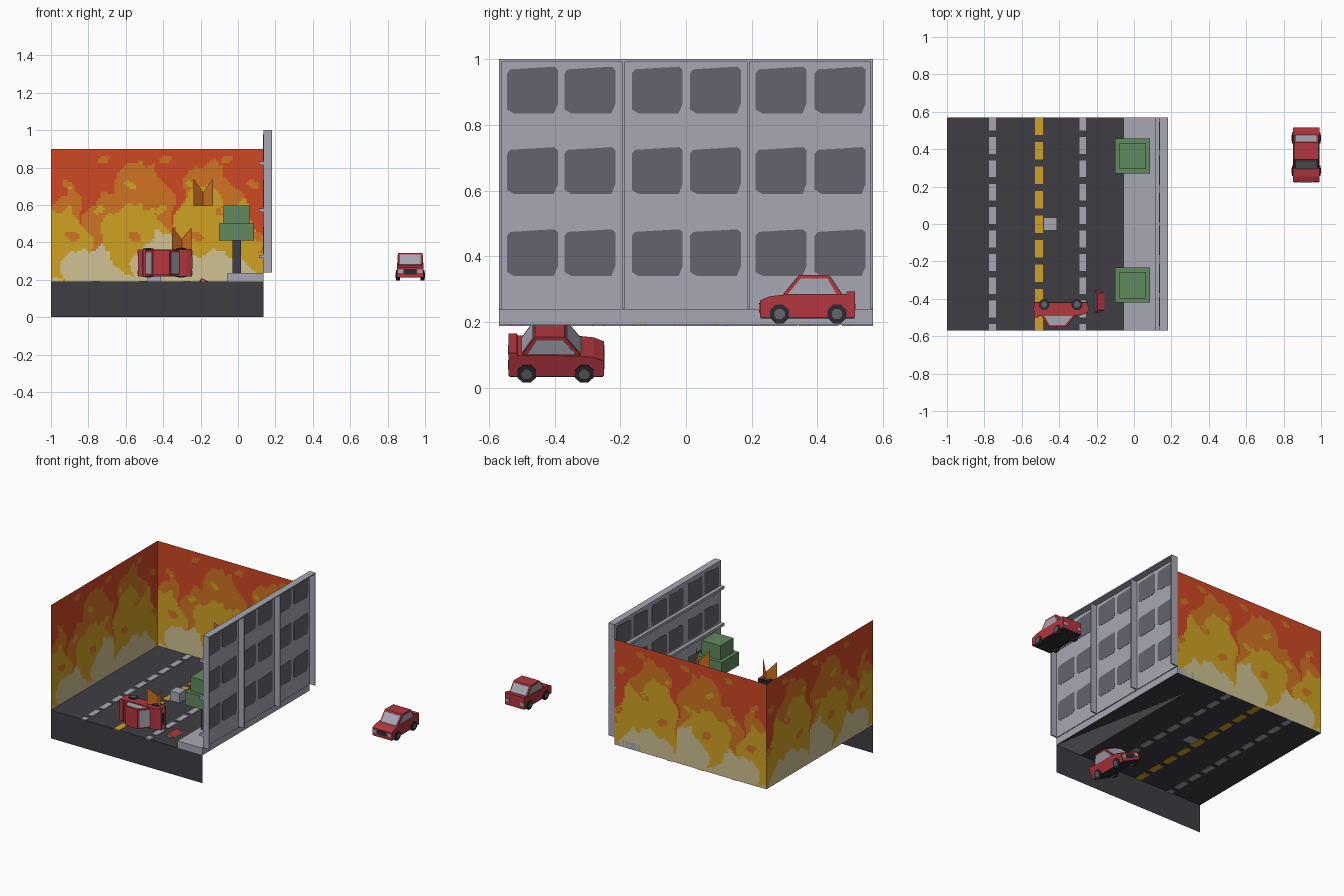
import bpy, bmesh, math
from mathutils import Matrix, Vector

if "Cube" in bpy.data.objects:
    bpy.data.objects.remove(bpy.data.objects["Cube"])


def material(name, hexcode):
    m = bpy.data.materials.new(name)
    rgb = [int(hexcode[i:i + 2], 16) / 255 for i in (0, 2, 4)]
    m.diffuse_color = [c / 12.92 if c <= 0.04045 else ((c + 0.055) / 1.055) ** 2.4 for c in rgb] + [1]
    m.use_nodes = True
    m.node_tree.nodes["Principled BSDF"].inputs["Base Color"].default_value = m.diffuse_color
    return m


RED = material("car red", "B2373F")
GREY = material("light grey", "A6A7B3")
DARK = material("window grey", "63646D")
ROAD = material("asphalt", "3E3D43")
BLACK = material("rubber black", "2C2B30")
GREEN = material("leaf green", "618A5D")
FLAME = material("flame red", "D04824")
ORANGE = material("flame orange", "D07422")
YELLOW = material("flame yellow", "D0A224")
PALE = material("flame pale", "D0C293")


def add_object(name, bm, *mats):
    bmesh.ops.recalc_face_normals(bm, faces=bm.faces)
    me = bpy.data.meshes.new(name)
    bm.to_mesh(me)
    bm.free()
    for m in mats:
        me.materials.append(m)
    ob = bpy.data.objects.new(name, me)
    bpy.context.collection.objects.link(ob)
    return ob


def boxes(name, mat, spans):
    """One object out of boxes given as (x0, x1, y0, y1, z0, z1)."""
    bm = bmesh.new()
    for x0, x1, y0, y1, z0, z1 in spans:
        m = Matrix.Translation(((x0 + x1) / 2, (y0 + y1) / 2, (z0 + z1) / 2))
        bmesh.ops.create_cube(bm, size=1, matrix=m @ Matrix.Diagonal((x1 - x0, y1 - y0, z1 - z0, 1)))
    return add_object(name, bm, mat)


def prisms(name, mat, outlines, x0, x1):
    """Extrude (y, z) outlines along x."""
    bm = bmesh.new()
    for pts in outlines:
        f = bm.faces.new([bm.verts.new((x0, y, z)) for y, z in pts])
        r = bmesh.ops.extrude_face_region(bm, geom=[f])
        vs = [v for v in r["geom"] if isinstance(v, bmesh.types.BMVert)]
        bmesh.ops.translate(bm, verts=vs, vec=(x1 - x0, 0, 0))
    return add_object(name, bm, mat)


def sheet(name, mat, pts):
    bm = bmesh.new()
    vs = [bm.verts.new(p) for p in pts]
    bm.faces.new(vs)
    return add_object(name, bm, mat)


# Road sheet and front skirt
L, R, F, B, G = -1.0, 0.135, -0.57, 0.57, 0.19
sheet("road", ROAD, [(L, F, G), (R, F, G), (R, B, G), (L, B, G)])
sheet("front_skirt", ROAD, [(L, F, 0), (R, F, 0), (R, F, G), (L, F, G)])


# Lane dashes, showing on both sides of the road sheet
def dashes(name, mat, x, width, start, length, step):
    spans = []
    y = start
    while y > F + 0.02:
        spans.append((x - width / 2, x + width / 2, max(y - length, F), min(y, B), G - 0.003, G + 0.003))
        y -= step
    boxes(name, mat, spans)


dashes("left_lane_dashes", GREY, -0.757, 0.036, 0.59, 0.09, 0.125)
dashes("right_lane_dashes", GREY, -0.274, 0.036, 0.59, 0.09, 0.125)
dashes("centre_dashes", YELLOW, -0.507, 0.042, 0.57, 0.095, 0.131)

# Pavement
boxes("pavement", GREY, [(-0.055, R, F, B, G, 0.236)])


# Fire walls: a grid of cells coloured by flame height
def hump(u, humps, low):
    top = low
    for c, w, h in humps:
        d = abs(u - c) / w
        if d < 1:
            top = max(top, low + (h - low) * math.sqrt(1 - d * d))
    return top


def flame_index(u, z):
    s = u + 0.025 * math.sin(27 * z)
    w = 0.014 * math.sin(41 * s) + 0.012 * math.sin(83 * s + 1)
    if z < hump(s, [(-0.78, 0.17, 0.37), (-0.43, 0.13, 0.45), (-0.1, 0.2, 0.35)], 0.21) + w:
        return 3
    island = math.sin(19 * s + 3) * math.sin(23 * z + 1)
    if z < hump(s, [(-0.94, 0.15, 0.58), (-0.55, 0.2, 0.60), (-0.2, 0.14, 0.72), (0, 0.11, 0.62)], 0.36) + w:
        return 1 if island > 0.8 else 2
    if z < hump(s, [(-0.92, 0.1, 0.68), (-0.72, 0.1, 0.66), (-0.52, 0.19, 0.83), (-0.15, 0.18, 0.83)], 0.45) + w:
        return 2 if island > 0.88 else 1
    return 1 if island > 0.86 else 0


def fire_wall(name, place):
    nu, nz, h = 90, 56, 0.71
    bm = bmesh.new()
    grid = [[bm.verts.new(place(i / nu, G + h * j / nz)) for j in range(nz + 1)] for i in range(nu + 1)]
    for i in range(nu):
        for j in range(nz):
            f = bm.faces.new((grid[i][j], grid[i + 1][j], grid[i + 1][j + 1], grid[i][j + 1]))
            f.material_index = flame_index(L + (i + 0.5) / nu * 1.135, G + h * (j + 0.5) / nz)
    add_object(name, bm, FLAME, ORANGE, YELLOW, PALE)


fire_wall("back_fire_wall", lambda t, z: (L + t * (R - L), B, z))
fire_wall("left_fire_wall", lambda t, z: (L, F + t * (B - F), z))

# Building front: panel, windows, ledges, fins and cap
boxes("building_panel", GREY, [(0.136, 0.141, F, B, 0.236, 0.995)])
outlines = []
for z in (0.34, 0.59, 0.835):
    for y in (-0.545, -0.37, -0.165, 0.012, 0.212, 0.392):
        a, b, c, d = y, y + 0.155, z, z + 0.142
        outlines.append([(a + 0.02, c), (b - 0.012, c), (b, c + 0.03), (b, d - 0.01), (b - 0.01, d),
                         (a + 0.01, d - 0.008), (a, d - 0.02), (a, c + 0.012)])
prisms("windows", DARK, outlines, 0.1345, 0.1425)
boxes("window_ledges", GREY, [(0.113, 0.137, F, B, z, z + 0.018) for z in (0.315, 0.563, 0.813)])
boxes("building_fins", GREY, [(0.138, 0.182, y - 0.004, y + 0.004, 0.24, 0.995)
                              for y in (-0.566, -0.19, 0.19, 0.566)])
boxes("building_cap", GREY, [(0.136, 0.182, F, B, 0.992, 1.0)])

# Trees
for n, y in (("front", -0.327), ("back", 0.363)):
    boxes(n + "_tree_trunk", ROAD, [(-0.03, 0.017, y - 0.023, y + 0.023, 0.236, 0.42)])
    boxes(n + "_tree_leaves", GREEN, [(-0.102, 0.086, y - 0.094, y + 0.094, 0.41, 0.5),
                                      (-0.077, 0.063, y - 0.07, y + 0.07, 0.5, 0.597)])

# Street crate
boxes("street_crate", GREY, [(-0.485, -0.413, -0.035, 0.035, G, 0.255)])


# Loose flames: folded two-pointed sheets
def flame(name, x, y, z, h):
    bm = bmesh.new()
    mid = [bm.verts.new((x, y + 0.03, z + t)) for t in (0, h * 0.5)]
    for s in (-1, 1):
        out = [bm.verts.new((x + s * 0.052, y - 0.015, z + t)) for t in (h, 0)]
        bm.faces.new([mid[0], mid[1]] + out)
    add_object(name, bm, ORANGE)


flame("low_flame", -0.3, -0.455, 0.355, 0.125)
flame("high_flame", -0.186, 0.1, 0.595, 0.145)


# Cars, modelled nose to -y with wheels on z = 0
def car(prefix, matrix):
    parts = [
        prisms(prefix + "_body", RED, [[(-0.145, 0.02), (-0.145, 0.07), (-0.115, 0.083), (-0.07, 0.088),
                                        (0.118, 0.09), (0.12, 0.097), (0.145, 0.097), (0.145, 0.02)]],
               -0.072, 0.072),
        prisms(prefix + "_cabin", RED, [[(-0.08, 0.08), (-0.025, 0.148), (0.065, 0.148), (0.11, 0.08)]],
               -0.065, 0.065),
        prisms(prefix + "_side_glass", GREY, [[(-0.06, 0.09), (-0.021, 0.137), (0.061, 0.137), (0.088, 0.09)]],
               -0.067, 0.067),
        prisms(prefix + "_end_glass", GREY, [[(-0.0763, 0.087), (-0.0335, 0.14), (0.0723, 0.14),
                                              (0.1074, 0.087)]], -0.056, 0.056),
        boxes(prefix + "_underside", BLACK, [(-0.07, 0.07, -0.143, 0.143, 0.016, 0.021)]),
        boxes(prefix + "_grille", BLACK, [(-0.033, 0.033, -0.147, -0.14, 0.034, 0.062)]),
        boxes(prefix + "_lamps", GREY, [(s * 0.053 - 0.013, s * 0.053 + 0.013, y - 0.002, y + 0.002, 0.04, 0.06)
                                        for s in (-1, 1) for y in (-0.145, 0.145)]),
    ]
    for part, mat, r, x in (("_tyres", BLACK, 0.031, 0.065), ("_hubs", DARK, 0.017, 0.0675)):
        bm = bmesh.new()
        for s in (-1, 1):
            for y in (-0.085, 0.09):
                m = (Matrix.Translation((s * x, y, 0.029)) @ Matrix.Rotation(math.pi / 2, 4, 'Y')
                     @ Matrix.Rotation(math.pi / 8, 4, 'Z'))
                bmesh.ops.create_cone(bm, cap_ends=True, segments=8, radius1=r, radius2=r, depth=0.022, matrix=m)
        parts.append(add_object(prefix + part, bm, mat))
    for p in parts:
        p.data.transform(matrix)


car("parked_car", Matrix.Translation((0.921, 0.37, 0.195)))
# Car lying on its side, roof towards the front
side = Matrix(((0, -1, 0), (0, 0, -1), (1, 0, 0))).to_4x4()
car("tipped_car", Matrix.Translation((-0.39, -0.402, 0.29)) @ side)
# Car sunk under the road, rolled to the right
car("sunken_car", Matrix.Translation((-0.2, -0.395, 0.047)) @ Matrix.Rotation(math.radians(25), 4, 'Y')
    @ Matrix.Rotation(math.pi, 4, 'Z'))
